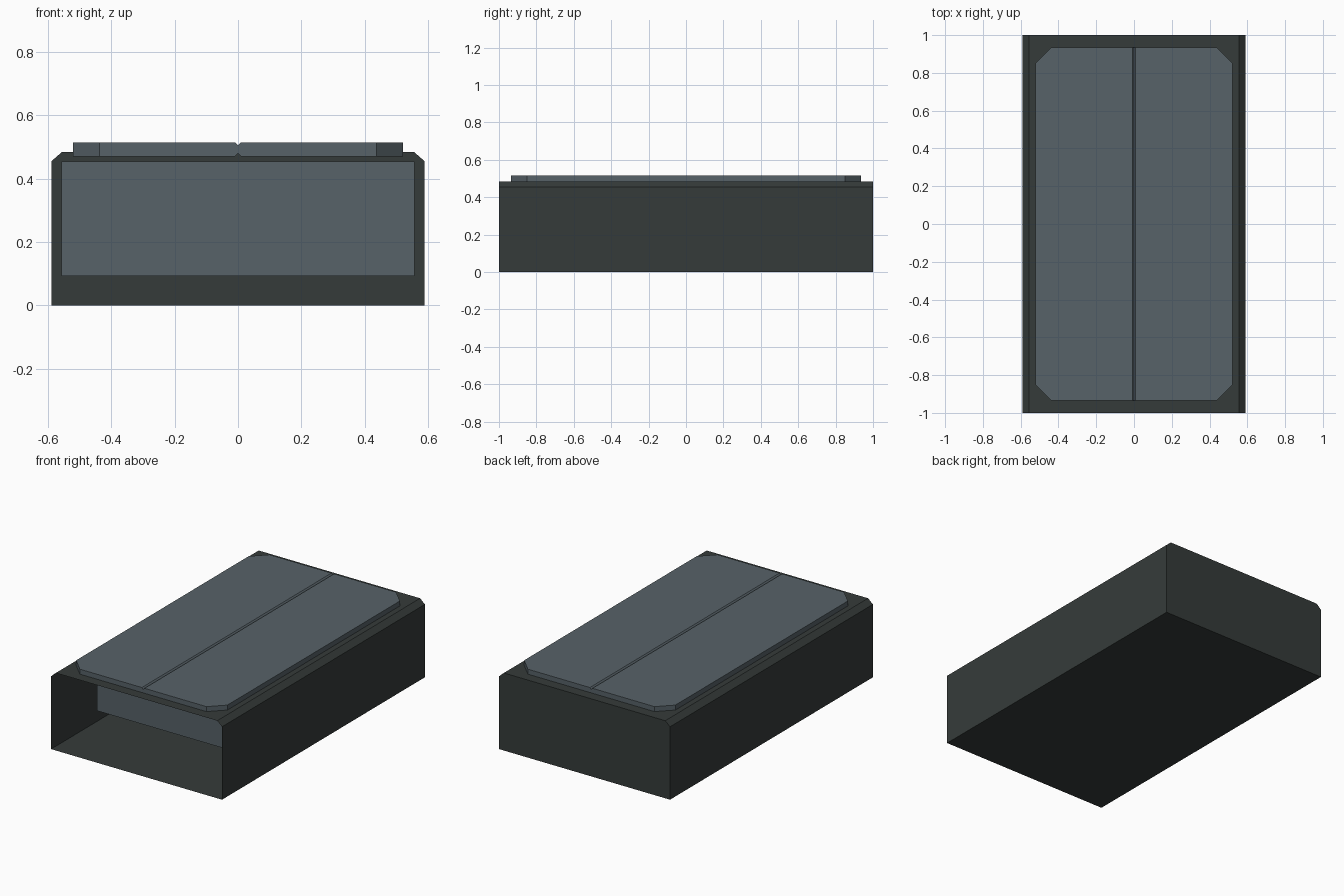
import bpy, bmesh

if "Cube" in bpy.data.objects:
    bpy.data.objects.remove(bpy.data.objects["Cube"])


def material(name, colour):
    m = bpy.data.materials.new(name)
    m.diffuse_color = (*colour, 1)
    m.use_nodes = True
    m.node_tree.nodes["Principled BSDF"].inputs["Base Color"].default_value = m.diffuse_color
    return m


dark = material("dark grey", (0.036, 0.044, 0.042))
slate = material("slate grey", (0.095, 0.122, 0.138))


def make_object(name, bm, mat):
    bmesh.ops.recalc_face_normals(bm, faces=bm.faces)
    mesh = bpy.data.meshes.new(name)
    bm.to_mesh(mesh)
    bm.free()
    mesh.materials.append(mat)
    obj = bpy.data.objects.new(name, mesh)
    bpy.context.collection.objects.link(obj)
    return obj


def extrude(points, vector):
    """Closed prism from a loop of points; returns the bmesh and its first cap."""
    bm = bmesh.new()
    cap = bm.faces.new([bm.verts.new(p) for p in points])
    res = bmesh.ops.extrude_face_region(bm, geom=[cap], use_keep_orig=True)
    moved = [v for v in res["geom"] if isinstance(v, bmesh.types.BMVert)]
    bmesh.ops.translate(bm, verts=moved, vec=vector)
    return bm, cap


# Thin-walled body with chamfered top edges, open at the front
half = [(0.59, 0), (0.59, 0.455), (0.557, 0.484)]
profile = half + [(-x, z) for x, z in reversed(half)]
bm, front = extrude([(x, -1, z) for x, z in profile], (0, 2, 0))
bmesh.ops.recalc_face_normals(bm, faces=bm.faces)
bm.faces.remove(front)
make_object("body_shell", bm, dark)

# Recessed upright panel hanging inside the opening
panel = [(-0.557, 0.093), (0.557, 0.093), (0.557, 0.455), (-0.557, 0.455)]
bm, _ = extrude([(x, -0.594, z) for x, z in panel], (0, 0.02, 0))
make_object("inner_panel", bm, slate)

# Two lid halves with clipped outer corners and a bevelled centre seam
for side, label in ((-1, "left"), (1, "right")):
    outline = [(0, -0.935), (0.437, -0.935), (0.522, -0.85),
               (0.522, 0.85), (0.437, 0.935), (0, 0.935)]
    bm, _ = extrude([(side * x, y, 0.471) for x, y in outline], (0, 0, 0.044))
    seam = [e for e in bm.edges
            if all(abs(v.co.x) < 1e-5 for v in e.verts)
            and abs(e.verts[0].co.y - e.verts[1].co.y) > 1]
    bmesh.ops.bevel(bm, geom=seam, offset=0.009, segments=1, affect='EDGES')
    make_object(label + "_lid", bm, slate)
